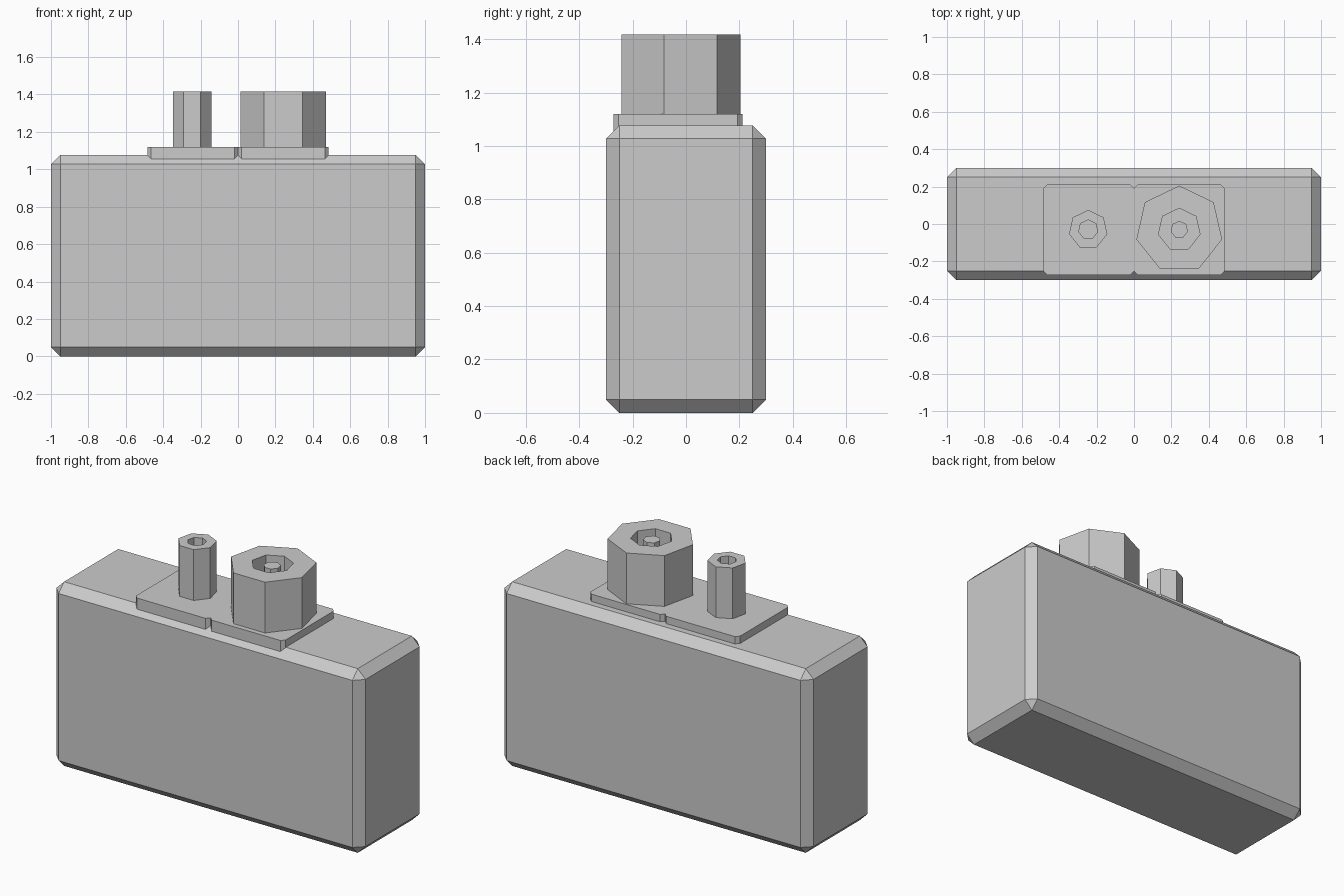
import bpy, bmesh
from math import sin, cos, pi

cube = bpy.data.objects.get("Cube")
if cube:
    bpy.data.objects.remove(cube, do_unlink=True)

grey = bpy.data.materials.new("light grey")
grey.use_nodes = True
COLOUR = (0.6, 0.6, 0.6, 1)
grey.diffuse_color = COLOUR
grey.node_tree.nodes["Principled BSDF"].inputs["Base Color"].default_value = COLOUR

SIDES = 7
CENTRE_Y = -0.03
PLATE_TOP = 1.12
TOP = 1.417


def finish(name, bm):
    """Turn a bmesh into a flat shaded grey object."""
    bmesh.ops.recalc_face_normals(bm, faces=bm.faces)
    mesh = bpy.data.meshes.new(name)
    bm.to_mesh(mesh)
    bm.free()
    mesh.materials.append(grey)
    obj = bpy.data.objects.new(name, mesh)
    bpy.context.collection.objects.link(obj)
    return obj


def chamfered_box(name, low, high, chamfer, upright_only=False):
    """Box between two corners, with single-cut edges."""
    bm = bmesh.new()
    bmesh.ops.create_cube(bm, size=1)
    for v in bm.verts:
        for i in range(3):
            v.co[i] = low[i] if v.co[i] < 0 else high[i]
    edges = [e for e in bm.edges
             if not upright_only or abs(e.verts[0].co.z - e.verts[1].co.z) > 0.01]
    bmesh.ops.bevel(bm, geom=edges, offset=chamfer, segments=1,
                    affect='EDGES', profile=0.5)
    return finish(name, bm)


def lathe(name, x, profile):
    """Seven-sided turned part from (radius, height) pairs, one corner to the back."""
    bm = bmesh.new()
    rings = []
    for radius, z in profile:
        angles = [pi / 2 + 2 * pi * i / SIDES for i in range(SIDES)]
        rings.append([bm.verts.new((x + radius * cos(a), CENTRE_Y + radius * sin(a), z))
                      for a in angles])
    for a, b in zip(rings, rings[1:]):
        for i in range(SIDES):
            j = (i + 1) % SIDES
            bm.faces.new((a[i], a[j], b[j], b[i]))
    bm.faces.new(rings[0])
    bm.faces.new(rings[-1])
    return finish(name, bm)


def socket(name, x, outer, inner):
    """Hollow column standing on a plate."""
    floor = PLATE_TOP + 0.005
    return lathe(name, x, [(outer, PLATE_TOP - 0.02), (outer, TOP), (inner, TOP), (inner, floor)])


# Main body
chamfered_box("body", (-1, -0.3, 0), (1, 0.3, 1.077), 0.05)

# Mounting plates, side by side
HALF = 0.242
for side, x in (("right", -HALF), ("left", HALF)):
    chamfered_box(side + "_plate", (x - HALF, CENTRE_Y - HALF, 1.055),
                  (x + HALF, CENTRE_Y + HALF, PLATE_TOP), 0.02, upright_only=True)

# Narrow and wide hollow columns
socket("narrow_column", -0.245, 0.105, 0.052)
socket("wide_column", 0.242, 0.235, 0.114)

# Pin inside the wide column
lathe("centre_pin", 0.242, [(0.047, PLATE_TOP), (0.047, TOP - 0.01)])
